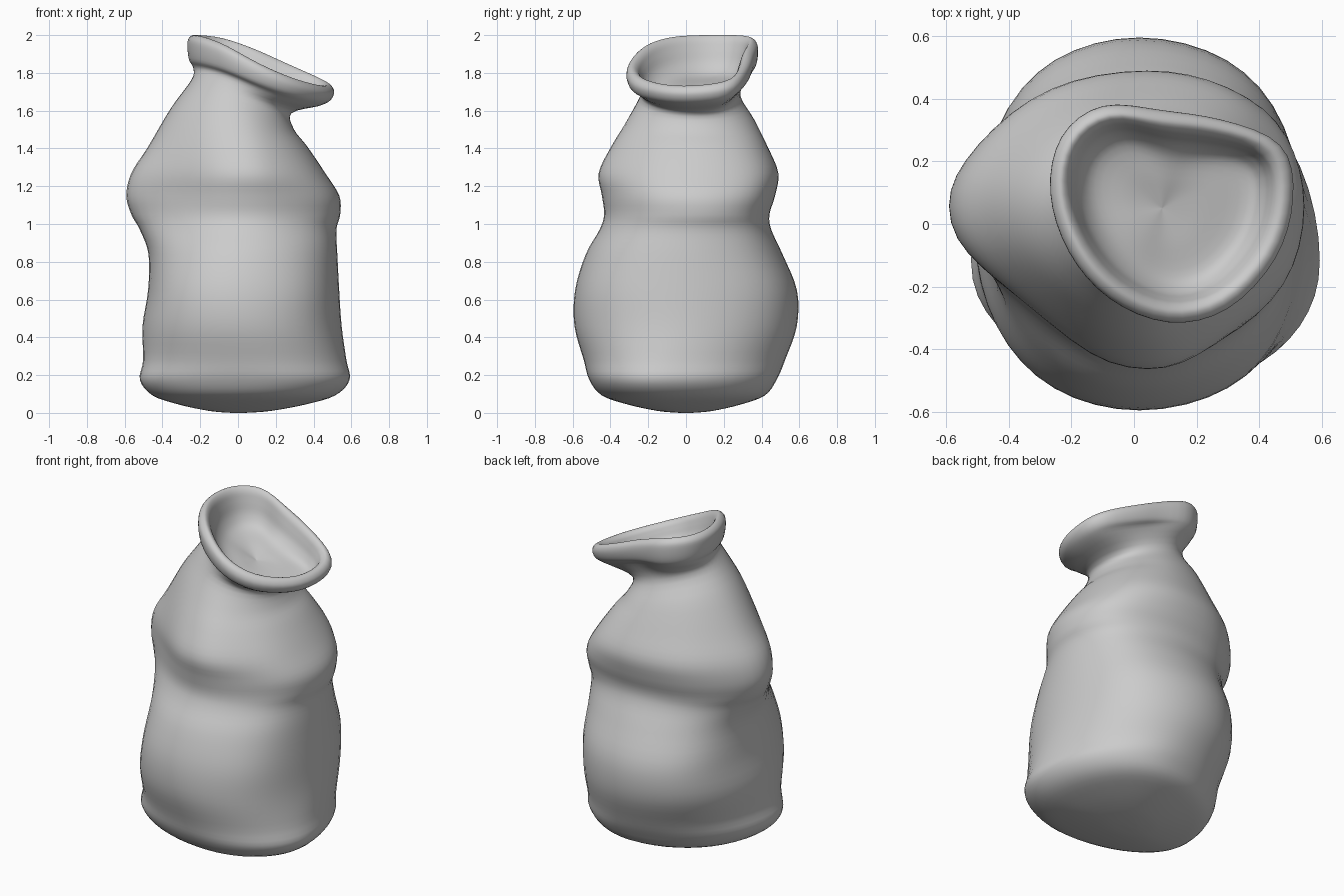
import bpy, bmesh
from math import sin, cos, pi, exp
from mathutils import Vector

if "Cube" in bpy.data.objects:
    bpy.data.objects.remove(bpy.data.objects["Cube"])

N = 48      # points around
STEPS = 4   # smooth steps between sections


def catmull(a, b, c, d, t):
    return 0.5 * (2 * b + (c - a) * t + (2 * a - 5 * b + 4 * c - d) * t * t
                  + (3 * b - a - 3 * c + d) * t ** 3)


def section(z, xl, xr, yf, yb, xc, yc):
    """Lopsided superellipse ring: squarer at the belly, skewed at the shoulder, tilted at the neck."""
    shoulder = exp(-((z - 1.2) / 0.3) ** 2)
    belly = exp(-((z - 0.65) / 0.3) ** 2)
    tilt = -0.33 * max(0, (z - 1.41) / 0.27)
    ring = []
    for i in range(N):
        a = 2 * pi * i / N
        corner = 0.3 * belly - 0.12 * shoulder + 0.5 * shoulder * cos(a - pi / 4)
        e = 2 / (2 + corner * abs(sin(2 * a)))
        c, s = cos(a), sin(a)
        x = xc + abs(c) ** e * ((xr - xc) if c > 0 else (xl - xc))
        y = yc + abs(s) ** e * ((yb - yc) if s > 0 else (yf - yc))
        ring.append(Vector((x, y, z + tilt * x)))
    return ring


# Body sections: height, left, right, front, back, widest point x, y
body = [
    (0.175, -.525, .595, -.515, .485, .12, -.13),
    (0.28, -.507, .578, -.545, .53, .08, -.1),
    (0.46, -.51, .553, -.595, .592, .03, -.03),
    (0.65, -.48, .54, -.592, .592, .01, 0),
    (0.84, -.478, .53, -.535, .515, .02, .02),
    (0.97, -.525, .525, -.462, .455, .04, .04),
    (1.05, -.57, .545, -.438, .445, .05, .06),
    (1.15, -.597, .54, -.45, .475, .05, .06),
    (1.27, -.57, .465, -.467, .492, .05, .06),
    (1.41, -.48, .37, -.40, .435, .03, .06),
    (1.55, -.36, .30, -.315, .365, .02, .05),
    (1.68, -.25, .285, -.245, .29, .02, .05)]
walls = [section(*b) for b in body]

# Domed underside: shrunken copies of the lowest section
rings = [[Vector((p.x * f, p.y * f, 0.122 * f * f)) for p in walls[0]]
         for f in (0, .1, .3, .6, .87)] + walls

# Lip outline (outer edge, crest height), every 30 degrees from the right side
lip = [Vector(p) for p in (
    (.51, .08, 1.735), (.475, .255, 1.765), (.275, .335, 1.85), (.09, .362, 1.925),
    (-.10, .382, 1.985), (-.235, .28, 2.0), (-.27, .10, 2.0), (-.21, -.09, 1.99),
    (-.08, -.24, 1.945), (.11, -.318, 1.85), (.30, -.275, 1.775), (.455, -.11, 1.735))]
q = N // len(lip)
outline = [catmull(lip[i - 1], lip[i], lip[(i + 1) % 12], lip[(i + 2) % 12], j / q)
           for i in range(12) for j in range(q)]


def lip_ring(inward, drop, inside):
    """Outline moved in and down; the flare and bowl are deeper on the high side."""
    ring = []
    for p in outline:
        h = (p.z - 1.735) / 0.265
        d = inward if inside else inward * (1 - .6 * h)
        r = p + (Vector((.1, .05, p.z)) - p).normalized() * d
        r.z -= drop * ((.6 + .7 * h) if inside else (1 + .6 * h))
        ring.append(r)
    return ring


# Rolled lip, then the shallow bowl inside it
for inward, drop in ((.08, .11), (.022, .083), (0, .045), (.01, .014)):
    rings.append(lip_ring(inward, drop, False))
for inward, drop in ((.034, 0), (.06, .018), (.077, .06), (.10, .12), (.15, .165)):
    rings.append(lip_ring(inward, drop, True))
floor_mid = Vector((.09, .05, 1.70))
edge = rings[-1]
for f in (.5, .85, 1):
    rings.append([p.lerp(floor_mid, f) for p in edge])

# Smooth loft through all sections
bm = bmesh.new()
rows = []
last = len(rings) - 1
for k in range(last):
    a, b, c, d = rings[max(k - 1, 0)], rings[k], rings[k + 1], rings[min(k + 2, last)]
    for j in range(STEPS):
        rows.append([bm.verts.new(catmull(a[i], b[i], c[i], d[i], j / STEPS)) for i in range(N)])
rows.append([bm.verts.new(p) for p in rings[-1]])
# Even out kinks around each row
for row in rows:
    for _ in range(2):
        co = [v.co.copy() for v in row]
        for i, v in enumerate(row):
            v.co = co[i] * .5 + (co[i - 1] + co[(i + 1) % N]) * .25
for r0, r1 in zip(rows, rows[1:]):
    for i in range(N):
        m = (i + 1) % N
        bm.faces.new((r0[i], r0[m], r1[m], r1[i])).smooth = True
bmesh.ops.remove_doubles(bm, verts=bm.verts, dist=0.0005)
bmesh.ops.recalc_face_normals(bm, faces=bm.faces)
for v in bm.verts:
    v.co.z = max(v.co.z, 0)

mesh = bpy.data.meshes.new("clay_jug")
bm.to_mesh(mesh)
bm.free()
jug = bpy.data.objects.new("clay_jug", mesh)
bpy.context.collection.objects.link(jug)
